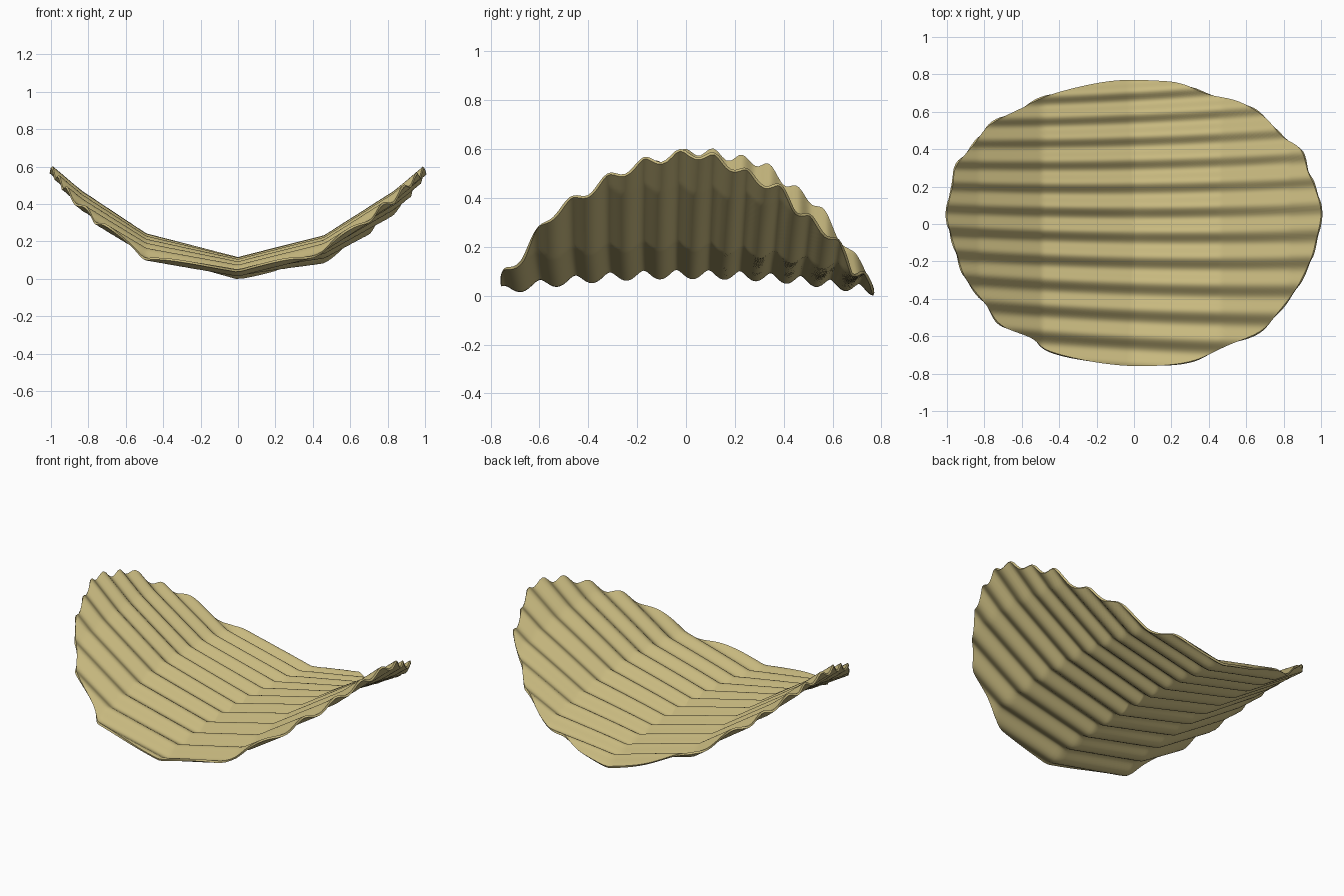
import bpy, bmesh, math

cube = bpy.data.objects.get("Cube")
if cube:
    bpy.data.objects.remove(cube, do_unlink=True)

# Irregular rim of the chip seen from above, counter-clockwise from the left-hand tip
RIM = [(1, .06), (.965, .2), (.93, .28), (.89, .4), (.79, .47), (.7, .57), (.56, .655),
       (.39, .695), (.27, .745), (.15, .765), (-.12, .765), (-.42, .70), (-.6, .62),
       (-.77, .53), (-.86, .42), (-.95, .31), (-.97, .2), (-1, .06), (-.98, -.05),
       (-.95, -.15), (-.9, -.29), (-.8, -.42), (-.71, -.54), (-.55, -.61), (-.45, -.68),
       (-.2, -.74), (.05, -.76), (.3, -.735), (.5, -.65), (.68, -.57), (.78, -.46),
       (.87, -.34), (.94, -.2), (.97, -.1)]
# Bent trough across the chip: x, height
BEND = [(-1.1, .665), (-.83, .44), (-.49, .215), (0, .09), (.46, .205), (.83, .44), (1.1, .665)]
RINGS, STEPS, THICKNESS = 70, 8, 0.012


def spline(points, steps):
    """Closed Catmull-Rom curve through the points."""
    out, n = [], len(points)
    for i in range(n):
        p = [points[(i + k) % n] for k in (-1, 0, 1, 2)]
        for s in range(steps):
            t = s / steps
            out.append(tuple(0.5 * (2 * b + (c - a) * t + (2 * a - 5 * b + 4 * c - d) * t * t
                                    + (3 * b - a - 3 * c + d) * t ** 3)
                             for a, b, c, d in zip(*p)))
    return out


def bend(x):
    for (x0, z0), (x1, z1) in zip(BEND, BEND[1:]):
        if x <= x1:
            return z0 + (z1 - z0) * (x - x0) / (x1 - x0)
    return BEND[-1][1]


def height(x, y):
    # Ridges run along x and fan out slightly toward +x
    origin = 0.06 + 0.022 * x * x
    spacing = 0.131 + 0.011 * x
    t = (y - origin) / spacing
    n = t + 0.0015 * t * t / spacing
    ridge = 0.019 * math.sin(2 * math.pi * n)
    # Saddle droop toward front and back, plus a diagonal twist
    twist = 0.075 * (x * y + math.sqrt((x * y) ** 2 + 0.002))
    return bend(x) - 0.12 * y * y - twist + ridge


# Chip surface: concentric rings inside the rim
bm = bmesh.new()
outline = spline(RIM, STEPS)
centre = bm.verts.new((0, 0, height(0, 0)))
rings = []
for r in range(1, RINGS + 1):
    f = r / RINGS
    rings.append([bm.verts.new((x * f, y * f, height(x * f, y * f))) for x, y in outline])
count = len(outline)
for i in range(count):
    j = (i + 1) % count
    bm.faces.new((centre, rings[0][i], rings[0][j]))
    for inner, outer in zip(rings, rings[1:]):
        bm.faces.new((inner[i], outer[i], outer[j], inner[j]))
mesh = bpy.data.meshes.new("ridged_chip")
bm.to_mesh(mesh)
bm.free()

chip = bpy.data.objects.new("ridged_chip", mesh)
bpy.context.collection.objects.link(chip)
bpy.ops.object.select_all(action='DESELECT')
bpy.context.view_layer.objects.active = chip
chip.select_set(True)

# Thickness below the upper surface
solid = chip.modifiers.new("thickness", 'SOLIDIFY')
solid.thickness = THICKNESS
solid.offset = -1
bpy.ops.object.modifier_apply(modifier=solid.name)
bpy.ops.object.shade_smooth_by_angle(angle=math.radians(40))

# Rest the lowest point on the floor
lowest = min(v.co.z for v in chip.data.vertices)
for v in chip.data.vertices:
    v.co.z -= lowest

# Golden potato colour
mat = bpy.data.materials.new("golden_tan")
mat.use_nodes = True
colour = (0.57, 0.48, 0.21, 1)
mat.diffuse_color = colour
bsdf = mat.node_tree.nodes["Principled BSDF"]
bsdf.inputs["Base Color"].default_value = colour
bsdf.inputs["Roughness"].default_value = 0.7
chip.data.materials.append(mat)
